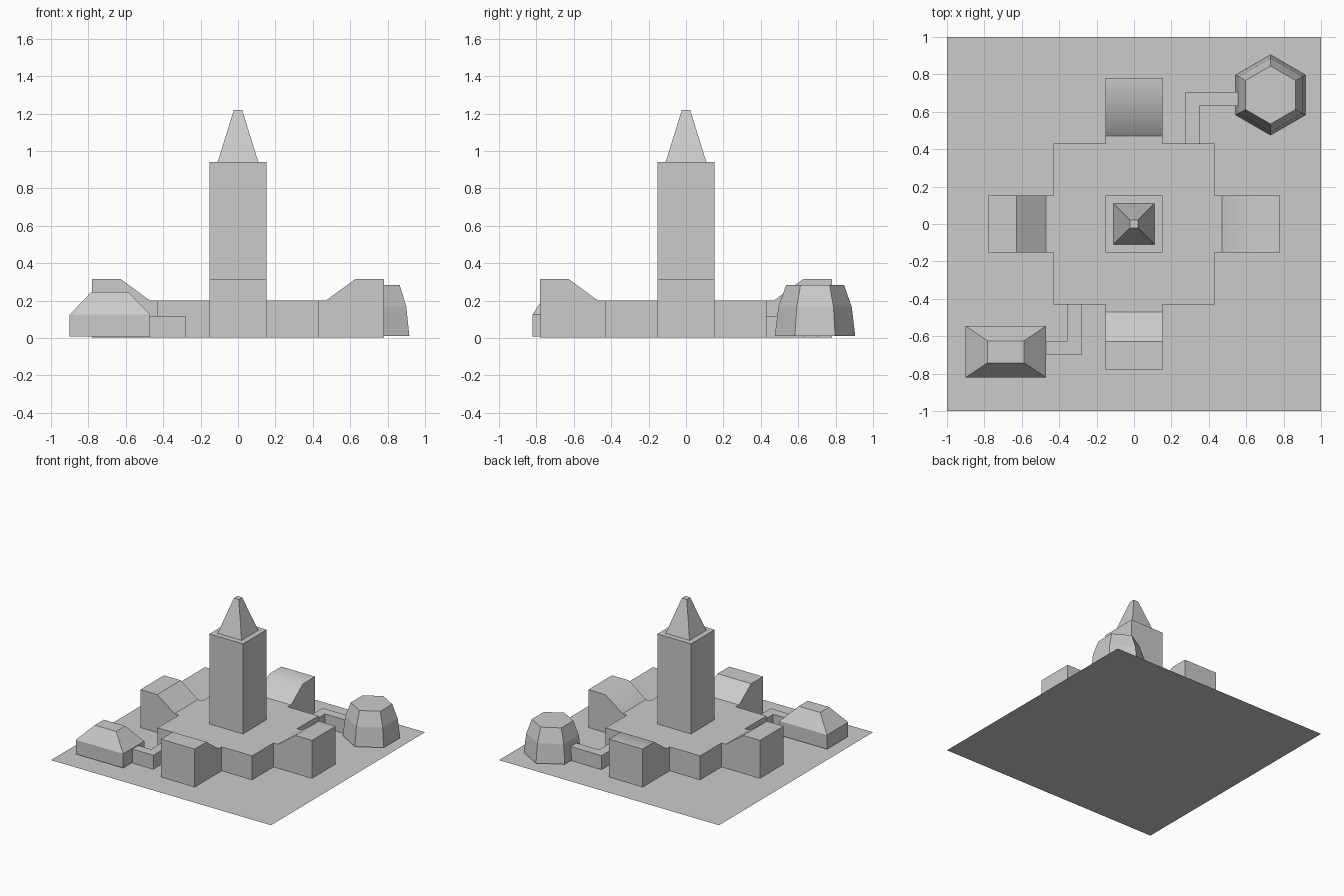
import bpy, bmesh, math
from mathutils import Vector

if "Cube" in bpy.data.objects:
    bpy.data.objects.remove(bpy.data.objects["Cube"])


def finish(name, bm):
    bmesh.ops.recalc_face_normals(bm, faces=bm.faces[:])
    me = bpy.data.meshes.new(name)
    bm.to_mesh(me)
    bm.free()
    ob = bpy.data.objects.new(name, me)
    bpy.context.collection.objects.link(ob)
    return ob


def loft_bm(rings):
    """Skin between stacked rings and cap both ends."""
    bm = bmesh.new()
    vs = [[bm.verts.new(p) for p in r] for r in rings]
    n = len(vs[0])
    for a, b in zip(vs, vs[1:]):
        for i in range(n):
            j = (i + 1) % n
            bm.faces.new((a[i], a[j], b[j], b[i]))
    bm.faces.new(vs[0][::-1])
    bm.faces.new(vs[-1])
    bm.normal_update()
    return bm


def loft(name, rings):
    return finish(name, loft_bm(rings))


def at(outline, z):
    return [(x, y, z) for x, y in outline]


def rect(x0, x1, y0, y1):
    return [(x0, y0), (x1, y0), (x1, y1), (x0, y1)]


def square(h):
    return rect(-h, h, -h, h)


# ground sheet
bm = bmesh.new()
bm.faces.new([bm.verts.new(p) for p in at(square(1), 0)])
finish("ground_sheet", bm)

# cross-shaped hall: plan outline raised to roof height
W, B, E, BASE, ROOF = 0.153, 0.43, 0.47, 0.003, 0.20
quarter = [Vector((E, -W)), Vector((E, W)), Vector((B, W)), Vector((B, B)), Vector((W, B))]
plan = []
for k in range(4):
    for v in quarter:
        x, y = v
        for _ in range(k):
            x, y = -y, x
        plan.append((x, y))
bm = loft_bm([at(plan, BASE), at(plan, ROOF)])

# four wings: pull each end face out and up, then straight out
ends = [f for f in bm.faces if f.calc_center_median().xy.length > E - 0.01
        and abs(max(f.normal.x, f.normal.y, -f.normal.x, -f.normal.y)) > 0.99
        and min(abs(f.calc_center_median().x), abs(f.calc_center_median().y)) < 0.01]
for f in ends:
    out = f.normal.copy()
    for step, rise in ((0.157, 0.115), (0.153, 0.0)):
        f = bmesh.ops.extrude_discrete_faces(bm, faces=[f])["faces"][0]
        for v in f.verts:
            v.co += out * step
            if v.co.z > 0.1:
                v.co.z += rise

# the right and back roofs blend softly, every other edge is crisp
for f in bm.faces:
    f.smooth = True
for e in bm.edges:
    m = (e.verts[0].co + e.verts[1].co) / 2
    e.smooth = m.z > 0.31 and max(m.x, m.y) > 0.6 and m.xy.length < 0.64 \
        and min(abs(m.x), abs(m.y)) < 0.01
finish("cross_hall", bm)

# tower and spire
loft("tower", [at(square(W), ROOF), at(square(W), 0.94)])
loft("spire", [at(square(0.109), 0.94), at(square(0.022), 1.22)])

# pavilion with hipped roof
wall = rect(-0.9, -0.47, -0.82, -0.545)
loft("hipped_pavilion", [at(wall, 0.008), at(wall, 0.125),
                         at(rect(-0.783, -0.588, -0.742, -0.625), 0.247)])

# six-sided domed pavilion
def hexagon(r):
    return [(0.73 + r * math.cos(math.radians(30 + 60 * i)),
             0.69 + r * math.sin(math.radians(30 + 60 * i))) for i in range(6)]

loft("hex_dome", [at(hexagon(r), z) for r, z in ((0.215, 0.01), (0.196, 0.168), (0.155, 0.284))])

# L-shaped passages from the hall to the pavilions
for name, path in (
    ("front_passage", [(-0.355, -0.43), (-0.355, -0.625), (-0.47, -0.625),
                       (-0.47, -0.70), (-0.28, -0.70), (-0.28, -0.43)]),
    ("back_passage", [(0.35, 0.43), (0.35, 0.63), (0.56, 0.63),
                      (0.56, 0.705), (0.275, 0.705), (0.275, 0.43)])):
    loft(name, [at(path, BASE), at(path, 0.118)])
